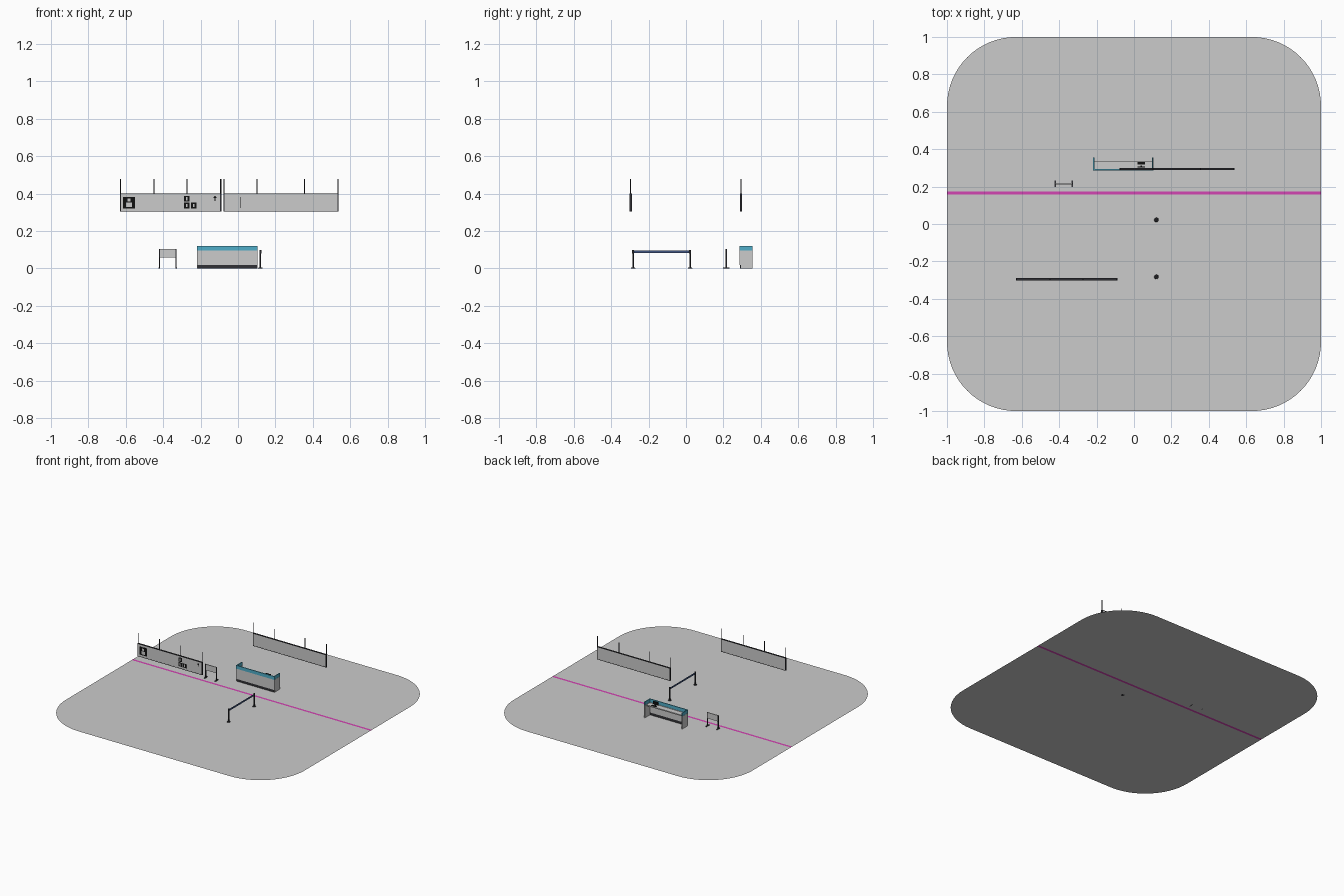
import bpy, bmesh, math
from mathutils import Vector

if "Cube" in bpy.data.objects:
    bpy.data.objects.remove(bpy.data.objects["Cube"])


def material(name, rgb):
    m = bpy.data.materials.new(name)
    m.diffuse_color = (*rgb, 1)
    m.use_nodes = True
    m.node_tree.nodes["Principled BSDF"].inputs["Base Color"].default_value = m.diffuse_color
    return m


DARK = material("dark_metal", (0.03, 0.03, 0.035))
BLACK = material("black", (0.005, 0.005, 0.005))
PINK = material("magenta", (0.65, 0.06, 0.45))
TEAL = material("teal_glass", (0.08, 0.42, 0.58))
BELT = material("belt_blue", (0.05, 0.09, 0.22))
WHITE = material("pale", (0.75, 0.75, 0.75))


def finish(name, bm, mat=None):
    me = bpy.data.meshes.new(name)
    bm.to_mesh(me)
    bm.free()
    ob = bpy.data.objects.new(name, me)
    bpy.context.collection.objects.link(ob)
    if mat:
        me.materials.append(mat)
    return ob


def box(name, x, y, z, mat=None):
    bm = bmesh.new()
    bmesh.ops.create_cube(bm, size=1)
    for v in bm.verts:
        v.co = Vector(((a[0] + a[1]) / 2 + c * (a[1] - a[0])
                       for a, c in zip((x, y, z), v.co)))
    return finish(name, bm, mat)


def cylinder(name, x, y, z, r, mat=None, r_top=None, sides=16):
    bm = bmesh.new()
    bmesh.ops.create_cone(bm, cap_ends=True, segments=sides, radius1=r,
                          radius2=r if r_top is None else r_top, depth=z[1] - z[0])
    bmesh.ops.translate(bm, verts=bm.verts, vec=(x, y, (z[0] + z[1]) / 2))
    for f in bm.faces:
        f.smooth = len(f.verts) == 4
    return finish(name, bm, mat)


def flat(name, pts, mat=None):
    bm = bmesh.new()
    bm.faces.new([bm.verts.new(p) for p in pts])
    return finish(name, bm, mat)


# Floor: rounded halves either side of a painted line
R, LINE = 0.37, (0.157, 0.175)


def floor_half(name, s, y_cut):
    c = 1 - R
    arc = [i * math.pi / 32 for i in range(17)]
    side = [(c + R * math.cos(a), s * (c + R * math.sin(a)), 0) for a in arc]
    pts = [(1, y_cut, 0)] + side + [(-x, y, z) for x, y, z in reversed(side)] + [(-1, y_cut, 0)]
    flat(name, pts if s > 0 else pts[::-1])


floor_half("floor_front", -1, LINE[0])
floor_half("floor_back", 1, LINE[1])
flat("floor_line", [(-1, LINE[0], 0), (1, LINE[0], 0), (1, LINE[1], 0), (-1, LINE[1], 0)], PINK)


# Hanging signs: panel, dark edge trim and ceiling rods
def hanging_sign(name, x0, x1, y, rods):
    box(name + "_panel", (x0, x1), (y - 0.005, y + 0.005), (0.306, 0.398))
    for k, z in enumerate((0.304, 0.397)):
        box(f"{name}_trim_{k}", (x0, x1), (y - 0.006, y + 0.006), (z, z + 0.003), DARK)
    for k, x in enumerate((x0, x1)):
        box(f"{name}_end_{k}", (x - 0.003, x + 0.003), (y - 0.006, y + 0.006), (0.304, 0.40), DARK)
    for k, x in enumerate(rods):
        cylinder(f"{name}_rod_{k}", x, y, (0.40, 0.477), 0.0032, DARK, sides=10)


hanging_sign("front_sign", -0.628, -0.092, -0.296, (-0.628, -0.45, -0.272, -0.092))
hanging_sign("rear_sign", -0.074, 0.534, 0.294, (-0.074, 0.102, 0.356, 0.534))

# Pictogram tiles and arrow on the front sign
YF = -0.301
box("large_tile", (-0.615, -0.552), (YF - 0.001, YF), (0.321, 0.382), BLACK)
box("figure_body", (-0.598, -0.568), (YF - 0.0015, YF), (0.328, 0.352), WHITE)
box("figure_head", (-0.591, -0.575), (YF - 0.0015, YF), (0.356, 0.372), WHITE)
for i, (x, z) in enumerate(((-0.288, 0.357), (-0.288, 0.321), (-0.252, 0.321))):
    box(f"small_tile_{i}", (x, x + 0.03), (YF - 0.001, YF), (z, z + 0.03), BLACK)
    box(f"small_figure_{i}", (x + 0.011, x + 0.019), (YF - 0.0015, YF), (z + 0.006, z + 0.024), WHITE)
box("arrow_shaft", (-0.125, -0.121), (YF - 0.001, YF), (0.36, 0.385), BLACK)
flat("arrow_head", [(-0.134, YF - 0.001, 0.375), (-0.112, YF - 0.001, 0.375),
                    (-0.123, YF - 0.001, 0.388)], BLACK)
box("rear_sign_divider", (0.010, 0.013), (0.288, 0.29), (0.322, 0.382), BLACK)

# Counter: front panel, side wings, desk and glass screen
X0, X1, Y0, Y1 = -0.219, 0.103, 0.287, 0.355
box("counter_kickplate", (X0 + 0.002, X1 - 0.002), (Y0 + 0.002, Y0 + 0.008), (0, 0.018), DARK)
box("counter_front", (X0, X1), (Y0, Y0 + 0.008), (0.018, 0.095))
box("counter_desk", (X0 + 0.008, X1 - 0.008), (Y0 + 0.008, 0.336), (0.084, 0.092))
box("counter_screen_front", (X0, X1), (Y0, Y0 + 0.006), (0.095, 0.12), TEAL)
for n, a, b in (("left", X0, X0 + 0.008), ("right", X1 - 0.008, X1)):
    box(f"counter_wing_{n}", (a, b), (Y0 + 0.008, Y1), (0, 0.095))
    box(f"counter_screen_{n}", (a + 0.001, b - 0.001), (Y0 + 0.006, Y1), (0.095, 0.12), TEAL)

# Desk equipment
box("keyboard", (0.02, 0.06), (0.318, 0.331), (0.092, 0.095), BLACK)
box("monitor", (0.018, 0.06), (0.303, 0.308), (0.097, 0.118), BLACK)
box("monitor_stand", (0.034, 0.044), (0.302, 0.312), (0.092, 0.098), BLACK)

# Small standing sign on two feet
box("stand_sign_panel", (-0.42, -0.331), (0.212, 0.218), (0.058, 0.103))
for n, x in (("left", -0.42), ("right", -0.331)):
    box(f"stand_sign_post_{n}", (x - 0.003, x + 0.003), (0.211, 0.219), (0, 0.103), DARK)
    box(f"stand_sign_foot_{n}", (x - 0.004, x + 0.004), (0.198, 0.232), (0, 0.005), DARK)

# Queue barrier: two posts and a belt
for n, y in (("front", -0.283), ("back", 0.022)):
    cylinder(f"barrier_base_{n}", 0.12, y, (0, 0.004), 0.012, DARK, 0.010, 24)
    cylinder(f"barrier_post_{n}", 0.12, y, (0.003, 0.093), 0.0042, DARK)
    cylinder(f"barrier_cap_{n}", 0.12, y, (0.08, 0.098), 0.0058, DARK)
box("barrier_belt", (0.119, 0.121), (-0.283, 0.022), (0.081, 0.094), BELT)
